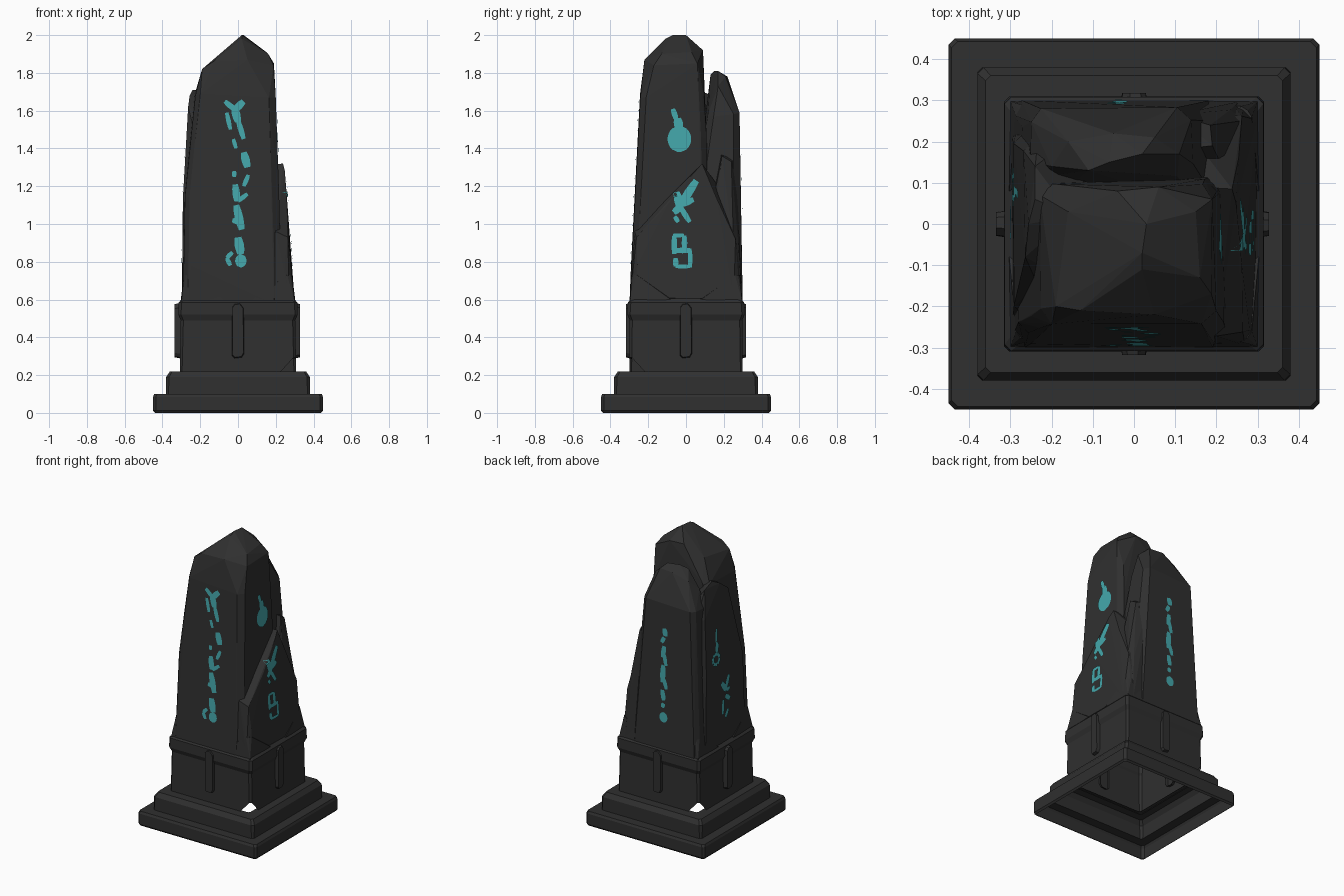
import bpy, bmesh, math, random
from mathutils import Vector
from mathutils.bvhtree import BVHTree

random.seed(4)


def material(name, rgb):
    m = bpy.data.materials.new(name)
    m.diffuse_color = (*rgb, 1)
    return m


STONE = material("charcoal stone", (0.029, 0.029, 0.029))
GLOW = material("teal marking", (0.058, 0.39, 0.41))
rock_verts, rock_polys = [], []      # gathered so the markings can be laid on the rock


def finish(name, bm, mat):
    me = bpy.data.meshes.new(name)
    bm.to_mesh(me)
    bm.free()
    me.materials.append(mat)
    ob = bpy.data.objects.new(name, me)
    bpy.context.collection.objects.link(ob)
    return ob


def octagon(x0, x1, y0, y1, z, c):
    """Rectangle with cut corners."""
    return [(x0 + c, y0, z), (x1 - c, y0, z), (x1, y0 + c, z), (x1, y1 - c, z),
            (x1 - c, y1, z), (x0 + c, y1, z), (x0, y1 - c, z), (x0, y0 + c, z)]


def loft(name, profile, cap, chips=()):
    """Square shell, open below, from (half x, half y, z, corner cut) rings."""
    bm = bmesh.new()
    rings = [[bm.verts.new(p) for p in octagon(-a, a, -b, b, z, c)] for a, b, z, c in profile]
    for lo, hi in zip(rings, rings[1:]):
        for i in range(8):
            j = (i + 1) % 8
            bm.faces.new((lo[i], lo[j], hi[j], hi[i]))
    if cap:
        bm.faces.new(rings[-1])
    for co, no in chips:
        bmesh.ops.bisect_plane(bm, geom=bm.verts[:] + bm.edges[:] + bm.faces[:],
                               plane_co=co, plane_no=no, clear_outer=True)
    return finish(name, bm, STONE)


def rock(name, rings, extra=(), cut=0.03, jitter=0.005):
    """Faceted boulder: hull around (z, x0, x1, y0, y1) rings plus peak points."""
    bm = bmesh.new()
    for z, x0, x1, y0, y1 in rings:
        for x, y, zz in octagon(x0, x1, y0, y1, z, cut):
            bm.verts.new((x + random.uniform(-jitter, jitter), y + random.uniform(-jitter, jitter),
                          zz + random.uniform(-jitter, jitter) * 3))
    for p in extra:
        bm.verts.new(p)
    hull = bmesh.ops.convex_hull(bm, input=bm.verts[:])
    inner = {v for v in hull["geom_interior"] + hull["geom_unused"] if isinstance(v, bmesh.types.BMVert)}
    bmesh.ops.delete(bm, geom=list(inner), context='VERTS')
    bmesh.ops.recalc_face_normals(bm, faces=bm.faces[:])
    bm.normal_update()
    start = len(rock_verts)
    bm.verts.index_update()
    rock_verts.extend(v.co.copy() for v in bm.verts)
    rock_polys.extend([start + v.index for v in f.verts] for f in bm.faces)
    return finish(name, bm, STONE)


# Stepped base and block above it, with two broken lower corners
loft("stepped_base", [(.44, .44, 0, .01), (.45, .45, .012, .015), (.45, .45, .085, .015),
                      (.443, .443, .1, .015), (.38, .38, .1, .012), (.38, .38, .19, .015),
                      (.36, .36, .22, .012), (.285, .285, .22, .01)], False)
loft("plinth", [(.308, .3, .215, .012), (.303, .298, .49, .014), (.316, .31, .52, .014),
                (.314, .308, .585, .016), (.295, .288, .605, .02)], True,
     [((s * .3, -s * .3, .30), (s, -s, -.9)) for s in (1, -1)])

# Raised rib in the middle of each plinth side
for name, turn, reach in (("front", 0, .318), ("right", 90, .328), ("back", 180, .318), ("left", 270, .335)):
    bm = bmesh.new()
    outline = [(-.036, .30), (-.02, .285), (.022, .29), (.036, .31), (.034, .56), (.012, .585), (-.02, .583), (-.035, .565)]
    inner = [bm.verts.new((x, -.285, z)) for x, z in outline]
    outer = [bm.verts.new((x * .8, -reach, .435 + (z - .435) * .94)) for x, z in outline]
    bm.faces.new(outer)
    for i in range(8):
        j = (i + 1) % 8
        bm.faces.new((inner[i], inner[j], outer[j], outer[i]))
    finish(name + "_rib", bm, STONE).rotation_euler.z = math.radians(turn)

# Main tall shaft with slanted peak
rock("main_shaft",
     [(.58, -.292, .225, -.295, .12), (.78, -.285, .222, -.287, .12), (1.15, -.282, .213, -.266, .11),
      (1.45, -.255, .203, -.252, .105), (1.68, -.225, .195, -.24, .10)],
     [(-.19, -.2, 1.82), (-.16, .03, 1.84), (-.13, -.21, 1.86), (.02, -.11, 1.98), (.02, -.07, 2.0),
      (.03, 0, 2.0), (.06, .09, 1.92), (-.04, .08, 1.92), (.16, -.13, 1.9), (.188, -.17, 1.84),
      (.19, .06, 1.85), (.05, -.22, 1.87), (.15, .03, 1.91)])

# Rear shard, split from the shaft by a cleft, with a shorter slab behind its right edge
rock("rear_shard",
     [(.58, -.298, .215, 0, .296), (.9, -.285, .205, .02, .275), (1.15, -.275, .18, .05, .268),
      (1.58, -.252, .14, .115, .28)],
     [(-.11, .13, 1.79), (-.06, .15, 1.81), (.02, .17, 1.81), (.05, .21, 1.78), (-.05, .22, 1.78),
      (-.16, .2, 1.74), (.11, .17, 1.73), (-.2, .14, 1.68)])
rock("rear_right_slab", [(.6, .05, .285, .1, .294), (.9, .05, .262, .1, .276), (1.1, .05, .225, .14, .268)],
     [(.185, .24, 1.33), (.19, .19, 1.36), (.1, .265, 1.35), (.1, .18, 1.38)])

# Left shoulder and the low pointed shard on the right
rock("left_shard",
     [(.6, -.296, -.1, -.26, .25), (.78, -.284, -.1, -.25, .25), (1.12, -.288, -.1, -.235, .24),
      (1.5, -.272, -.1, -.15, .22)],
     [(-.264, -.08, 1.62), (-.256, 0, 1.68), (-.24, .06, 1.71), (-.24, .14, 1.68), (-.15, .02, 1.7)], cut=.04)
rock("right_shard",
     [(.6, .1, .296, -.29, .285), (.78, .1, .28, -.283, .275)],
     [(.264, -.262, .93), (.2, -.272, .96), (.262, -.1, 1.1), (.248, .05, 1.28), (.238, .085, 1.32),
      (.15, .09, 1.31), (.254, .16, 1.14), (.15, .2, 1.16), (.262, .262, .92), (.15, .27, .95)], cut=.03)

# Thick shoulders at the foot of each shaft corner
for sx, side in ((1, "right"), (-1, "left")):
    for sy, end in ((1, "back"), (-1, "front")):
        pts = [(.3, .297, .59), (.276, .276, .73), (.08, .299, .6), (.303, .08, .6),
               (.286, .26, .73), (.26, .286, .73), (.1, .1, .6), (.2, .2, .72)]
        rock(f"{end}_{side}_shoulder", [], [(sx * x, sy * y, z) for x, y, z in pts])

# Glowing marks: thin strips laid onto the rock surface
tree = BVHTree.FromPolygons(rock_verts, rock_polys)


def marks(name, direction, strokes):
    """Strokes (u0, z0, u1, z1, width); a negative width gives a round blot."""
    d = Vector(direction)
    bm = bmesh.new()

    def place(u, z):
        start = Vector((u, 0, z)) if d.x == 0 else Vector((0, u, z))
        hit = tree.ray_cast(start + d * 2, -d)[0]
        return bm.verts.new((hit if hit else start + d * .25) + d * .006)

    for u0, z0, u1, z1, w in strokes:
        length = math.hypot(u1 - u0, z1 - z0)
        nu, nz = -(z1 - z0) / length, (u1 - u0) / length
        n, prev = (10 if w < 0 else 4), None
        for i in range(n + 1):
            t = i / n
            h = abs(w) / 2 * (max(.1, 2 * math.sqrt(t * (1 - t))) if w < 0 else .7 + .3 * math.sin(math.pi * t))
            u, z = u0 + (u1 - u0) * t, z0 + (z1 - z0) * t
            row = [place(u + nu * h * k, z + nz * h * k) for k in (-1, 0, 1)]
            if prev:
                for a in (0, 1):
                    f = bm.faces.new((prev[a], prev[a + 1], row[a + 1], row[a]))
                    f.normal_update()
                    if f.normal.dot(d) < 0:
                        f.normal_flip()
            prev = row
    finish(name, bm, GLOW)


def ring(u, z, r, w, n=10):
    p = [(u + r * math.cos(i * math.tau / n), z + r * math.sin(i * math.tau / n)) for i in range(n + 1)]
    return [(*a, *b, w) for a, b in zip(p, p[1:])]


marks("front_marks", (0, -1, 0),
      [(-.07, 1.65, -.01, 1.6, .03), (.03, 1.65, -.02, 1.6, .04), (-.02, 1.62, 0, 1.54, .045),
       (-.06, 1.59, -.04, 1.5, .025), (0, 1.55, .03, 1.45, .03), (-.025, 1.45, -.01, 1.4, .022),
       (.03, 1.38, .05, 1.3, .045), (-.02, 1.28, -.02, 1.25, .025), (.055, 1.26, .03, 1.2, .025),
       (-.015, 1.21, -.005, 1.12, .04), (0, 1.12, .05, 1.16, .025), (-.01, 1.1, .02, .97, .045),
       (-.03, 1.02, .01, 1.01, .03), (0, .93, .015, .84, .05), (.015, .84, .015, .77, -.06),
       (-.06, .82, -.04, .78, .025), (-.03, .85, -.06, .82, .025)])
marks("right_marks", (1, 0, 0),
      [(-.035, 1.38, -.035, 1.52, -.125), (-.035, 1.5, -.045, 1.56, .05), (-.05, 1.55, -.07, 1.61, .03),
       (-.03, 1.1, .055, 1.23, .045), (-.03, 1.08, -.05, 1.17, .045), (-.03, 1.1, .04, 1.13, .035),
       (-.03, 1.09, .02, 1.01, .03), (-.02, 1.1, -.065, 1.06, .04), (-.06, 1.04, -.04, 1.01, .025),
       (-.07, .94, -.01, .94, .022), (-.062, .94, -.062, .84, .03), (-.065, .86, .03, .86, .03),
       (-.008, .94, -.008, .86, .03), (.022, .86, .022, .77, .025), (.022, .775, -.055, .775, .022),
       (-.055, .775, -.055, .82, .03)])
marks("left_marks", (-1, 0, 0),
      ring(.09, 1.2, .036, .028) + [(.08, 1.24, .07, 1.31, .035), (.08, 1.31, .07, 1.4, .022),
      (-.01, .97, -.04, 1.05, .035), (-.01, .95, .04, 1.02, .04), (-.01, .95, -.05, .96, .03),
      (-.0, .92, -.05, .88, .035), (.02, .9, .03, .8, .03), (-.03, .82, .0, .77, .03)])
marks("back_marks", (0, 1, 0),
      [(-.04, .78, -.04, .85, -.06), (-.03, .88, -.04, .91, .03), (-.04, .93, -.03, 1.0, .035),
       (-.06, 1.01, -.04, 1.08, .03), (-.03, 1.05, -.035, 1.17, .04), (-.055, 1.17, -.04, 1.25, .03),
       (-.03, 1.22, -.04, 1.3, .035), (-.02, 1.32, -.04, 1.36, .03), (-.05, 1.37, -.04, 1.42, .04)])
